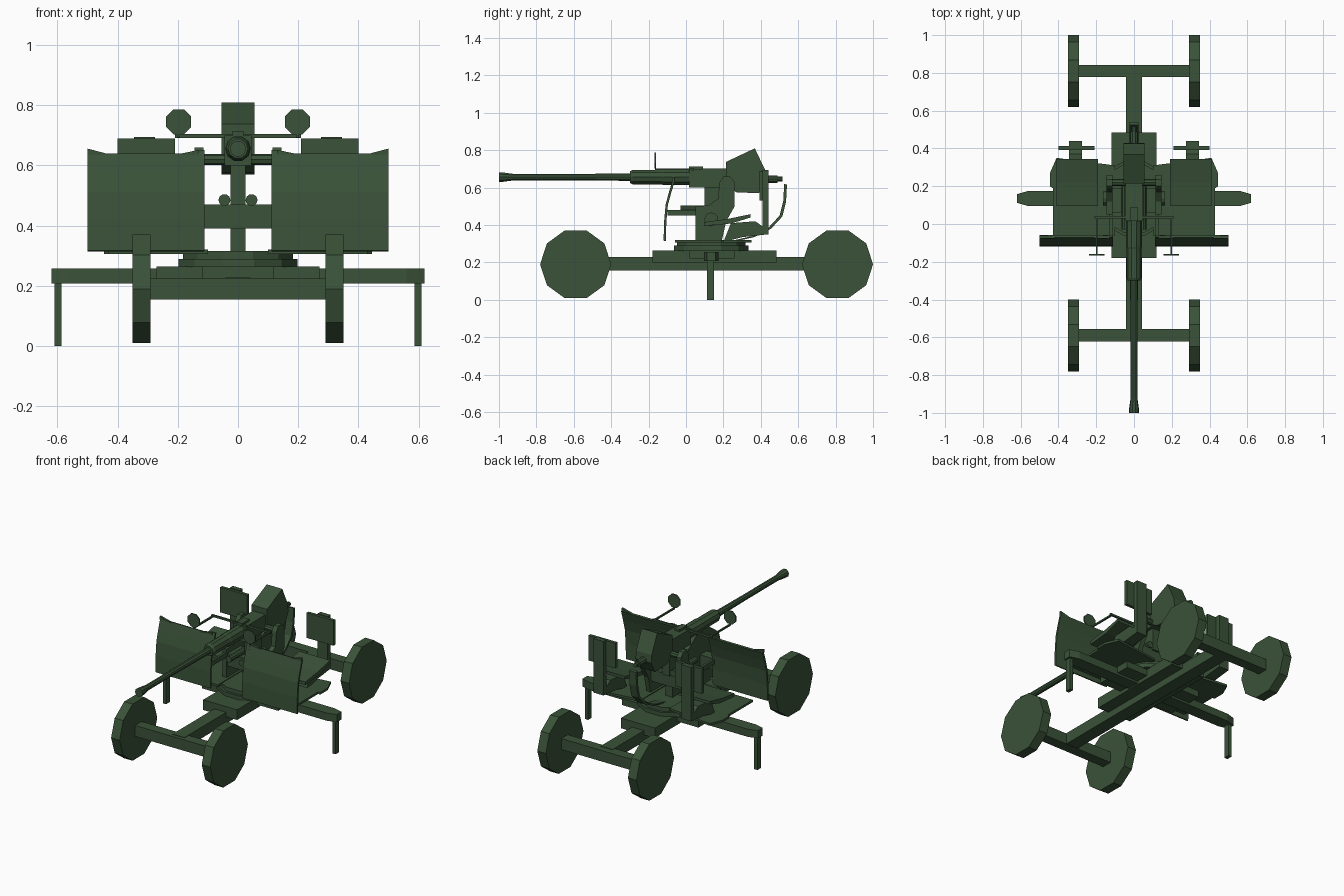
import bpy, bmesh, math
from mathutils import Vector

mat = bpy.data.materials.new("dark_green")
mat.diffuse_color = (0.042, 0.085, 0.04, 1)


def finish(name, bm):
    bmesh.ops.recalc_face_normals(bm, faces=bm.faces)
    me = bpy.data.meshes.new(name)
    bm.to_mesh(me)
    bm.free()
    me.materials.append(mat)
    ob = bpy.data.objects.new(name, me)
    bpy.context.collection.objects.link(ob)
    return ob


def prism(name, pts, a, b, axis='x'):
    """Extrude a 2D outline along an axis: x uses (y,z), y uses (x,z), z uses (x,y)."""
    place = {'x': lambda p, t: (t, p[0], p[1]),
             'y': lambda p, t: (p[0], t, p[1]),
             'z': lambda p, t: (p[0], p[1], t)}[axis]
    bm = bmesh.new()
    f = bm.faces.new([bm.verts.new(place(p, a)) for p in pts])
    ext = bmesh.ops.extrude_face_region(bm, geom=[f])
    d = Vector(place((0, 0), b - a))
    bmesh.ops.translate(bm, vec=d, verts=[v for v in ext['geom'] if isinstance(v, bmesh.types.BMVert)])
    return finish(name, bm)


def box(name, x0, x1, y0, y1, z0, z1):
    return prism(name, [(x0, y0), (x1, y0), (x1, y1), (x0, y1)], z0, z1, 'z')


def disc(name, c, r, a, b, axis, n, turn=0.0):
    pts = [(c[0] + r * math.cos(turn + math.tau * i / n),
            c[1] + r * math.sin(turn + math.tau * i / n)) for i in range(n)]
    return prism(name, pts, a, b, axis)


def ribbon(name, path, t, a, b):
    """Thin sheet following a (y,z) path, extruded along x."""
    return prism(name, path + [(y + t, z - t * 0.3) for y, z in reversed(path)], a, b)


def lathe_y(name, profile, z, n=10):
    """Revolve (y, radius) pairs about a line parallel to y."""
    bm = bmesh.new()
    rings = [[bm.verts.new((r * math.cos(math.tau * i / n), y, z + r * math.sin(math.tau * i / n)))
              for i in range(n)] for y, r in profile]
    for p, q in zip(rings, rings[1:]):
        for i in range(n):
            bm.faces.new((p[i], p[(i + 1) % n], q[(i + 1) % n], q[i]))
    bm.faces.new(rings[0])
    bm.faces.new(rings[-1])
    return finish(name, bm)


def mirrored(ob):
    m = ob.modifiers.new("mirror", 'MIRROR')
    m.use_axis = (True, False, False)
    return ob


# Carriage: wheels, axles, spine
for tag, y in (("front", -0.59), ("rear", 0.81)):
    mirrored(disc(tag + "_wheel", (y, 0.19), 0.19, 0.29, 0.35, 'x', 10))
    box(tag + "_axle", -0.3, 0.3, y - 0.033, y + 0.033, 0.155, 0.225)
box("spine", -0.042, 0.042, -0.6, 0.8, 0.157, 0.228)
box("base_block", -0.12, 0.12, -0.18, 0.485, 0.2, 0.265)
box("cross_block", -0.27, 0.27, 0.02, 0.26, 0.222, 0.264)

# Outriggers with tapered ends and legs
mirrored(prism("outrigger", [(0.1, 0.095), (0.56, 0.095), (0.62, 0.112), (0.62, 0.158),
                             (0.56, 0.175), (0.1, 0.175)], 0.208, 0.257, 'z'))
mirrored(box("outrigger_leg", 0.587, 0.61, 0.113, 0.15, 0, 0.21))

# Turntable and crew floor
disc("turntable_lower", (0, 0.135), 0.205, 0.262, 0.29, 'z', 12, math.pi / 12)
disc("turntable_upper", (0, 0.135), 0.19, 0.288, 0.315, 'z', 12, math.pi / 12)
mirrored(prism("floor_plate", [(0.1, -0.06), (0.43, -0.06), (0.43, 0.19), (0.445, 0.2),
                               (0.445, 0.27), (0.41, 0.35), (0.1, 0.31)], 0.306, 0.32, 'z'))

# Gun mount
mirrored(prism("mount_cheek", [(0.05, 0.31), (0.19, 0.31), (0.215, 0.42), (0.26, 0.5), (0.26, 0.63),
                               (0.235, 0.66), (0.2, 0.66), (0.18, 0.63), (0.17, 0.54),
                               (0.12, 0.505), (0.05, 0.5)], 0.115, 0.145))
mirrored(disc("cheek_hub", (0.135, 0.43), 0.037, 0.145, 0.165, 'x', 12))
box("mount_beam", -0.12, 0.12, 0.06, 0.19, 0.39, 0.47)
box("pedestal", -0.025, 0.025, 0.08, 0.17, 0.31, 0.4)
box("cradle_column", -0.025, 0.025, 0.1, 0.2, 0.46, 0.61)
disc("trunnion", (0.22, 0.62), 0.018, -0.12, 0.12, 'x', 8)
mirrored(disc("balance_spring", (0.045, 0.485), 0.02, -0.03, 0.2, 'y', 10))

# Gun barrel, sleeve, receiver, breech
lathe_y("barrel", [(-1.0, 0.027), (-0.985, 0.027), (-0.92, 0.018), (-0.6, 0.018), (-0.28, 0.021)], 0.656)
lathe_y("recoil_sleeve", [(-0.3, 0.033), (-0.285, 0.04), (-0.13, 0.04), (-0.125, 0.043), (0.03, 0.043)], 0.656)
prism("receiver", [(0.015, 0.6), (0.25, 0.6), (0.25, 0.703), (0.015, 0.7)], -0.045, 0.045)
box("receiver_catch", -0.018, 0.018, 0.015, 0.09, 0.7, 0.714)
prism("breech_loader", [(0.215, 0.61), (0.27, 0.575), (0.39, 0.57), (0.43, 0.64), (0.425, 0.69),
                        (0.368, 0.81), (0.215, 0.738)], -0.055, 0.055)
lathe_y("breech_plug", [(0.41, 0.022), (0.49, 0.022), (0.49, 0.014), (0.515, 0.014)], 0.645)

# Cartridge chute behind the breech
ribbon("cartridge_chute", [(0.525, 0.62), (0.52, 0.53), (0.5, 0.45), (0.44, 0.385), (0.35, 0.34), (0.24, 0.315)],
       0.015, -0.025, 0.025)

# Curved shields with raised top corners
curve = [(-0.12, 0.317), (-0.117, 0.42), (-0.109, 0.51), (-0.09, 0.58)]
mirrored(ribbon("shield", curve + [(-0.071, 0.64)], 0.012, 0.13, 0.5))
mirrored(ribbon("shield_inner_strip", curve + [(-0.068, 0.652)], 0.01, 0.112, 0.135))
mirrored(prism("shield_outer_tip", [(0.42, 0.635), (0.5, 0.635), (0.5, 0.656)], -0.076, -0.062, 'y'))
mirrored(prism("shield_inner_tip", [(0.13, 0.635), (0.21, 0.635), (0.13, 0.652)], -0.076, -0.062, 'y'))
mirrored(box("shield_bracket", 0.115, 0.13, -0.1, 0.08, 0.45, 0.48))

# Crew seats
mirrored(prism("seat_pan", [(0.095, 0.395), (0.24, 0.408), (0.345, 0.44), (0.345, 0.458),
                            (0.22, 0.432), (0.095, 0.415)], 0.19, 0.41))
mirrored(prism("seat_bracket", [(0.2, 0.31), (0.3, 0.335), (0.435, 0.35), (0.435, 0.375), (0.37, 0.42),
                                (0.24, 0.41)], 0.275, 0.345))
mirrored(box("seat_post", 0.275, 0.345, 0.41, 0.44, 0.35, 0.695))
mirrored(box("seat_back", 0.21, 0.4, 0.392, 0.412, 0.53, 0.69))

# Sights: cross bar, rods and discs
box("sight_bar", -0.21, 0.21, 0.03, 0.042, 0.692, 0.704)
mirrored(box("sight_rod", 0.192, 0.202, -0.165, 0.04, 0.693, 0.703))
mirrored(disc("sight_disc", (0.197, 0.745), 0.045, -0.168, -0.16, 'y', 8, math.pi / 8))
